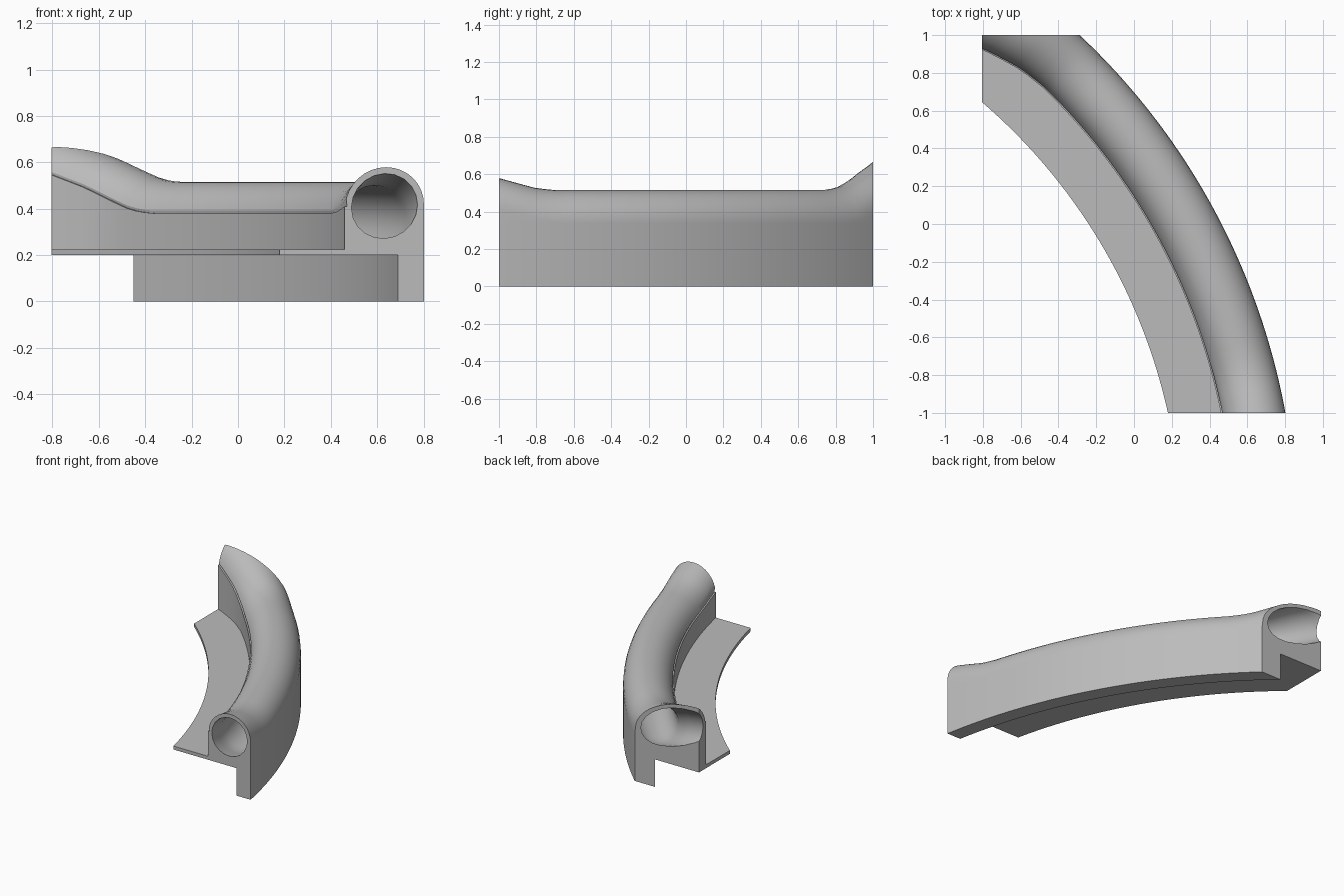
import bpy, bmesh
from math import sin, cos, radians

old = bpy.data.objects.get("Cube")
if old:
    bpy.data.objects.remove(old, do_unlink=True)

# Centre of the arc that every edge of the rail follows
CX, CY = -2.78, -1.654
START, END, STEPS = 7, 58, 51
TUBE_R, BORE_R = 0.167, 0.14

# Rise of the tube and its inward drift, keyed by arc angle in degrees
RISE = [(7, 0.11), (10.5, 0.07), (11.7, 0.05), (14.2, 0.01), (16, 0),
        (43.5, 0), (45.6, 0.015), (47.5, 0.055), (50, 0.115), (53, 0.175), (58, 0.24)]
DRIFT = [(7, 0), (46, 0), (48.6, 0.012), (52.7, 0.06), (58, 0.15)]


def lookup(keys, a):
    for (a0, v0), (a1, v1) in zip(keys, keys[1:]):
        if a <= a1:
            return v0 + (v1 - v0) * (a - a0) / (a1 - a0)
    return keys[-1][1]


def tube_centre(a):
    return 3.474 - lookup(DRIFT, a), 0.348 + lookup(RISE, a)


def body_section(a):
    """Flange, inner wall, ledge, tube top, outer wall and lower lip."""
    r, z = tube_centre(a)
    rise = lookup(RISE, a)
    wall = 3.305 - lookup(DRIFT, a)
    ledge = 0.38 + rise * (0.55 if a < 30 else 1)
    top = [(r + TUBE_R * cos(radians(t)), z + TUBE_R * sin(radians(t)))
           for t in range(165, -1, -11)]
    return ([(3.031, 0.2), (3.031, 0.225), (wall, 0.225), (wall, ledge), (wall + 0.01, ledge)]
            + top + [(3.641, 0.34), (3.641, 0), (3.531, 0), (3.531, 0.2)])


def bore_section(a):
    r, z = tube_centre(a)
    z = max(z, 0.36)
    return [(r + BORE_R * cos(radians(t)), z + BORE_R * sin(radians(t)))
            for t in range(0, 360, 18)]


def add_object(name, bm):
    bmesh.ops.recalc_face_normals(bm, faces=bm.faces[:])
    mesh = bpy.data.meshes.new(name)
    bm.to_mesh(mesh)
    bm.free()
    obj = bpy.data.objects.new(name, mesh)
    bpy.context.collection.objects.link(obj)
    return obj


def sweep(name, section):
    """Loft a section along the arc and cap both ends."""
    bm = bmesh.new()
    rings = []
    for i in range(STEPS + 1):
        a = START + (END - START) * i / STEPS
        c, s = cos(radians(a)), sin(radians(a))
        rings.append([bm.verts.new((CX + r * c, CY + r * s, z)) for r, z in section(a)])
    for p, q in zip(rings, rings[1:]):
        for j in range(len(p)):
            k = (j + 1) % len(p)
            bm.faces.new((p[j], p[k], q[k], q[j]))
    bm.faces.new(rings[0])
    bm.faces.new(rings[-1][::-1])
    return add_object(name, bm)


# Main parts and trimming helpers
rail = sweep("curved_tube_rail", body_section)
bore = sweep("bore_cutter", bore_section)
bm = bmesh.new()
bmesh.ops.create_cube(bm, size=2)
for v in bm.verts:
    v.co.x = -0.805 if v.co.x < 0 else 1.5
trim = add_object("trim_box", bm)

# Hollow the tube, then cut the ends square
for helper, operation in ((bore, 'DIFFERENCE'), (trim, 'INTERSECT')):
    helper.hide_render = True
    mod = rail.modifiers.new(helper.name, 'BOOLEAN')
    mod.object, mod.operation, mod.solver = helper, operation, 'EXACT'
bpy.context.view_layer.update()
graph = bpy.context.evaluated_depsgraph_get()
rail.data = bpy.data.meshes.new_from_object(rail.evaluated_get(graph))
rail.modifiers.clear()
for helper in (bore, trim):
    bpy.data.objects.remove(helper, do_unlink=True)

# Single plain grey
grey = bpy.data.materials.new("plain_grey")
grey.use_nodes = True
colour = (0.5, 0.5, 0.5, 1)
grey.diffuse_color = colour
grey.node_tree.nodes["Principled BSDF"].inputs["Base Color"].default_value = colour
rail.data.materials.clear()
rail.data.materials.append(grey)

bpy.ops.object.select_all(action='DESELECT')
rail.select_set(True)
bpy.context.view_layer.objects.active = rail
bpy.ops.object.shade_smooth_by_angle(angle=radians(30))
